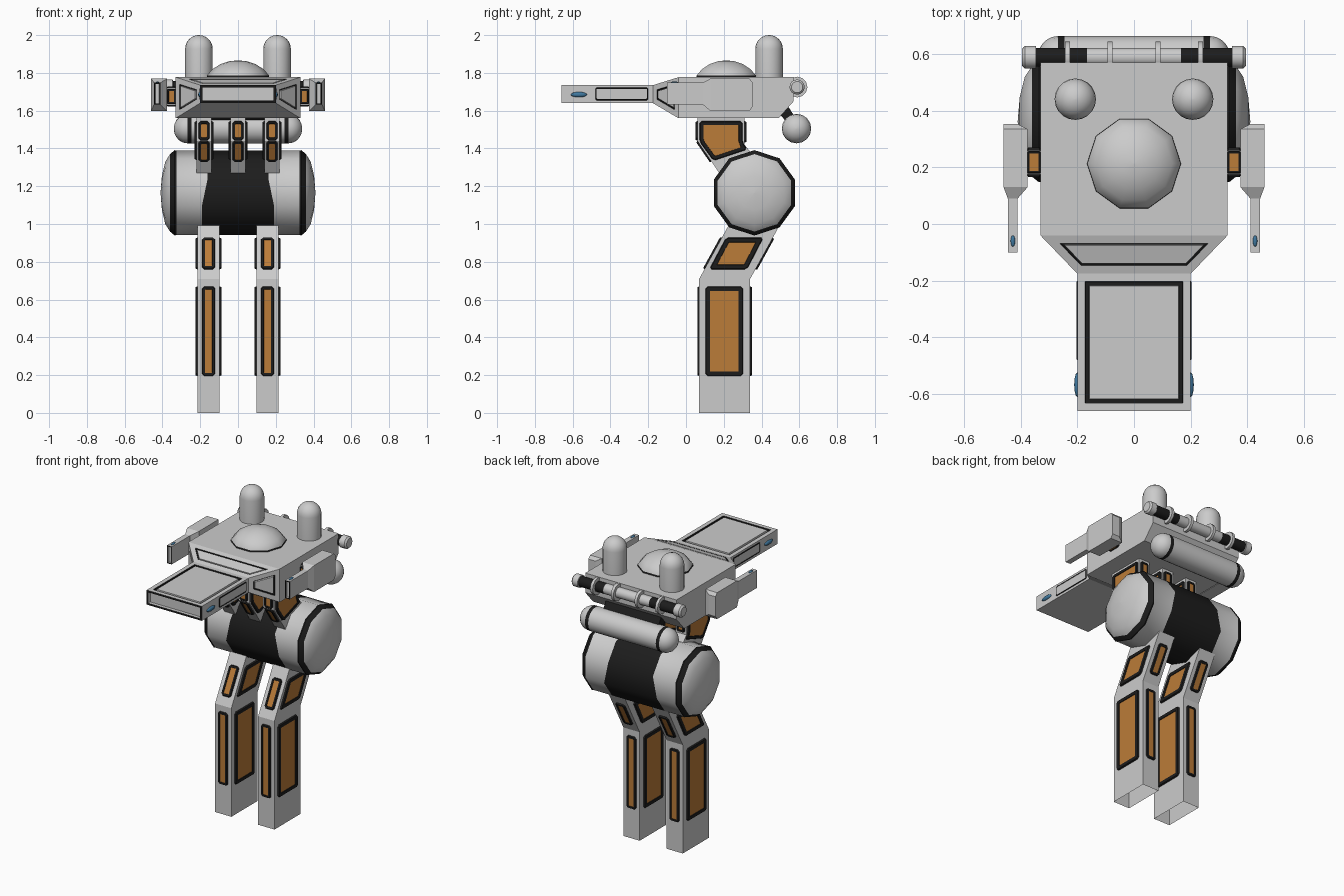
import bpy, bmesh, math
from mathutils import Vector, Matrix

if "Cube" in bpy.data.objects:
    bpy.data.objects.remove(bpy.data.objects["Cube"])

MATS = []
for name, col in (("light_grey", (0.6, 0.6, 0.6)), ("black", (0.012, 0.012, 0.012)),
                  ("orange", (0.5, 0.2, 0.04)), ("blue", (0.05, 0.19, 0.35))):
    m = bpy.data.materials.new(name)
    m.diffuse_color = (*col, 1)
    m.use_nodes = True
    m.node_tree.nodes["Principled BSDF"].inputs["Base Color"].default_value = m.diffuse_color
    MATS.append(m)
GREY, BLACK, ORANGE, BLUE = range(4)


def finish(name, bm, mirror=False, smooth=None):
    if smooth:
        for f in bm.faces:
            f.smooth = True
        for e in bm.edges:
            e.smooth = e.calc_face_angle(0) < math.radians(smooth)
    me = bpy.data.meshes.new(name)
    bm.to_mesh(me)
    bm.free()
    for m in MATS:
        me.materials.append(m)
    ob = bpy.data.objects.new(name, me)
    bpy.context.collection.objects.link(ob)
    if mirror:
        ob.modifiers.new("mirror", 'MIRROR').use_axis = (True, False, False)
    return ob


def steps(bm, face, seq):
    """Successive insets of a face: (thickness, depth, colour of the new ring)."""
    for t, d, mat in seq:
        r = bmesh.ops.inset_individual(bm, faces=[face], thickness=t, depth=d, use_even_offset=True)
        for f in r["faces"]:
            if f is not face:
                f.material_index = mat


def groove(bm, face, margin, width, depth=0.012):
    steps(bm, face, [(margin, 0, GREY), (0.001, -depth, BLACK), (width, 0, BLACK), (0.001, depth, GREY)])


def plate(bm, pts, out, rim=0.024, fill=ORANGE, chamfer=0.012, h=0.009):
    """Raised dark frame with a coloured centre, facing direction out."""
    pts = [Vector(p) for p in pts]
    cut = []
    for i, p in enumerate(pts):
        for q in (pts[i - 1], pts[(i + 1) % len(pts)]):
            cut.append(p + (q - p).normalized() * chamfer)
    f = bm.faces.new([bm.verts.new(p) for p in cut])
    f.normal_update()
    if f.normal.dot(Vector(out)) < 0:
        f.normal_flip()
    steps(bm, f, [(0.004, h, BLACK), (rim - 0.004, 0, BLACK), (0.001, -h * 0.4, BLACK)])
    f.material_index = fill


def loft(bm, rings, cap0=True, cap1=True):
    rows = [[bm.verts.new(p) for p in r] for r in rings]
    n = len(rows[0])
    fs = [bm.faces.new((a[i], a[(i + 1) % n], b[(i + 1) % n], b[i]))
          for a, b in zip(rows, rows[1:]) for i in range(n)]
    if cap0:
        fs.append(bm.faces.new(rows[0]))
    if cap1:
        fs.append(bm.faces.new(rows[-1]))
    bmesh.ops.recalc_face_normals(bm, faces=fs)
    return fs


def rects(secs):
    return [[(a, y, c), (b, y, c), (b, y, d), (a, y, d)] for y, a, b, c, d in secs]


def turned(bm, prof, centre, n, axis='X'):
    """Turned shape from (position, radius, colour to next) stations."""
    c = Vector(centre)
    rings, cols = [], []
    for t, r, m in prof:
        r = max(r, 0.002)
        ring = []
        for i in range(n):
            a = 2 * math.pi * i / n
            s, k = r * math.sin(a), r * math.cos(a)
            ring.append(c + (Vector((t, s, k)) if axis == 'X' else Vector((k, s, t))))
        rings.append(ring)
        cols += [m] * n
    fs = loft(bm, rings)
    for f, m in zip(fs, cols[:-n]):
        f.material_index = m


def both(half):
    """Mirror a half profile running outward from the middle."""
    left = [(-half[i][0], half[i][1], half[i - 1][2]) for i in range(len(half) - 1, 0, -1)]
    left.append((-half[0][0], half[0][1], GREY if len(half[0]) < 4 else half[0][3]))
    return left + [h[:3] for h in half]


def ball(bm, centre, size):
    mat = Matrix.Translation(centre) @ Matrix.Diagonal((*size, 1))
    r = bmesh.ops.create_uvsphere(bm, u_segments=12, v_segments=8, radius=1, matrix=mat)
    for v in r["verts"]:
        for f in v.link_faces:
            f.material_index = BLUE


# legs, open at the bottom
bm = bmesh.new()
X0, X1, XC = 0.097, 0.215, 0.156
prof = [(0.07, 0), (0.34, 0), (0.34, 0.71), (0.505, 1.01), (0.235, 1.01), (0.07, 0.71)]
fs = loft(bm, [[(x, y, z) for y, z in prof] for x in (X0, X1)])
bmesh.ops.delete(bm, geom=[f for f in fs if f.calc_center_median().z < 0.01], context='FACES')
for x, d in ((X0, -1), (X1, 1)):
    plate(bm, [(x, 0.103, 0.195), (x, 0.302, 0.195), (x, 0.302, 0.67), (x, 0.103, 0.67)], (d, 0, 0))
    plate(bm, [(x, 0.123, 0.76), (x, 0.323, 0.76), (x, 0.41, 0.928), (x, 0.212, 0.928)], (d, 0, 0))
for y, d in ((0.07, -1), (0.34, 1)):
    for z0, z1 in ((0.195, 0.67), (0.76, 0.928)):
        ya, yb = [y + max(0, z - 0.71) * 0.55 for z in (z0, z1)]
        plate(bm, [(XC - 0.035, ya, z0), (XC + 0.035, ya, z0), (XC + 0.035, yb, z1), (XC - 0.035, yb, z1)],
              (0, d, 0), rim=0.015)
finish("leg", bm, mirror=True)

# hip drum
bm = bmesh.new()
turned(bm, both([(0.18, 0.223, GREY, BLACK), (0.325, 0.223, BLACK), (0.335, 0.226, BLACK),
                 (0.36, 0.205, GREY), (0.385, 0.165, GREY), (0.403, 0.09, GREY), (0.41, 0, GREY)]),
       (0, 0.362, 1.165), 10)
for v in bm.verts:
    if abs(abs(v.co.x) - 0.18) < 0.001:
        v.co.x *= 0.9 if v.co.z > 1.165 else 1.06
finish("hip_drum", bm, smooth=40)

# neck struts
bm = bmesh.new()
prof = [(0.06, 1.57), (0.06, 1.44), (0.176, 1.27), (0.43, 1.27), (0.31, 1.42), (0.31, 1.57)]
for cx in (-0.18, 0, 0.18):
    loft(bm, [[(cx + s, y, z) for y, z in prof] for s in (-0.04, 0.04)])
    for d in (-1, 1):
        plate(bm, [(cx + d * 0.04, y, z) for y, z in ((0.072, 1.545), (0.3, 1.545), (0.3, 1.43), (0.325, 1.395),
                                                      (0.145, 1.335), (0.072, 1.435))], (d, 0, 0), rim=0.02)
    for d, quad in ((-1, ((0.06, 1.442), (0.06, 1.545))), (-1, ((0.135, 1.33), (0.06, 1.44))),
                    (1, ((0.31, 1.43), (0.31, 1.545)))):
        (ya, za), (yb, zb) = quad
        plate(bm, [(cx - 0.03, ya, za), (cx + 0.03, ya, za), (cx + 0.03, yb, zb), (cx - 0.03, yb, zb)],
              (0, d, 0), rim=0.014)
finish("neck_struts", bm)

# torso and flat head in one hull
bm = bmesh.new()
fs = loft(bm, rects([(-0.66, -0.2, 0.2, 1.64, 1.735), (-0.175, -0.2, 0.2, 1.64, 1.735),
                     (-0.04, -0.33, 0.33, 1.56, 1.777), (0.49, -0.33, 0.33, 1.56, 1.777),
                     (0.57, -0.33, 0.33, 1.65, 1.777)]))
for f in fs:
    c, n = f.calc_center_median(), f.normal.copy()
    if c.y < -0.6:
        steps(bm, f, [(0.012, 0, BLACK), (0.001, -0.02, GREY)])
    elif c.y < -0.3 and n.z > 0.9:
        groove(bm, f, 0.028, 0.013)
    elif -0.15 < c.y < -0.05 and n.z > -0.3:
        groove(bm, f, 0.03, 0.006)
for d in (-1, 1):
    plate(bm, [(d * 0.2, -0.48, 1.655), (d * 0.2, -0.2, 1.655), (d * 0.2, -0.2, 1.722), (d * 0.2, -0.48, 1.722)],
          (d, 0, 0), rim=0.006, fill=GREY, chamfer=0.006, h=0.003)
finish("torso_and_head", bm)

# head vents
bm = bmesh.new()
ball(bm, (0.2, -0.567, 1.685), (0.011, 0.043, 0.014))
finish("head_vent", bm, mirror=True, smooth=60)

# top dome
bm = bmesh.new()
turned(bm, [(0, 0.166, BLACK), (0.012, 0.164, GREY), (0.045, 0.135, GREY), (0.072, 0.092, GREY),
            (0.087, 0.045, GREY), (0.091, 0, GREY)], (0, 0.213, 1.775), 10, 'Z')
finish("top_dome", bm, smooth=40)

# rounded posts
bm = bmesh.new()
post = [(0, 0.073, GREY)] + [(0.15 + 0.073 * math.sin(a * math.pi / 12), 0.073 * math.cos(a * math.pi / 12), GREY)
                             for a in range(7)]
turned(bm, post, (0.207, 0.44, 1.777), 20, 'Z')
finish("round_post", bm, mirror=True, smooth=40)

# back tube with clamps
bm = bmesh.new()
turned(bm, both([(0.165, 0.033, BLACK, GREY), (0.345, 0.033, GREY), (0.346, 0.04, GREY), (0.385, 0.04, GREY),
                 (0.395, 0.03, GREY)]), (0, 0.588, 1.725), 16)
for x in (-0.235, -0.085, 0.085, 0.235):
    turned(bm, [(-0.009, 0.055, GREY), (0.009, 0.055, GREY)], (x, 0.588, 1.725), 12)
finish("back_tube", bm, smooth=40)

# lower back tank and its bracket
bm = bmesh.new()
tank = [(0.245, 0.078, BLACK, GREY), (0.268, 0.078, GREY)]
tank += [(0.268 + 0.072 * math.sin(a * math.pi / 10), 0.078 * math.cos(a * math.pi / 10), GREY) for a in range(1, 6)]
turned(bm, both(tank), (0, 0.585, 1.505), 16)
finish("back_tank", bm, smooth=40)
bm = bmesh.new()
fs = loft(bm, [[(x, y, z) for y, z in ((0.48, 1.6), (0.53, 1.64), (0.58, 1.56), (0.55, 1.52))] for x in (-0.2, 0.2)])
for f in fs:
    f.material_index = BLACK
finish("tank_bracket", bm)

# side guns with mounts
bm = bmesh.new()
fs = loft(bm, rects([(-0.1, 0.41, 0.445, 1.632, 1.748), (0.09, 0.41, 0.445, 1.632, 1.748),
                     (0.13, 0.375, 0.46, 1.597, 1.77), (0.335, 0.375, 0.46, 1.597, 1.77),
                     (0.352, 0.41, 0.46, 1.62, 1.75)]))
for f in fs:
    if f.calc_center_median().y < -0.09:
        steps(bm, f, [(0.006, 0, BLACK), (0.001, -0.01, GREY)])
ball(bm, (0.427, -0.06, 1.748), (0.008, 0.02, 0.007))
finish("side_gun", bm, mirror=True)
bm = bmesh.new()
loft(bm, rects([(0.175, 0.32, 0.38, 1.63, 1.72), (0.26, 0.32, 0.38, 1.63, 1.72)]))
for z, d in ((1.63, -1), (1.72, 1)):
    plate(bm, [(0.328, 0.178, z), (0.377, 0.178, z), (0.377, 0.257, z), (0.328, 0.257, z)], (0, 0, d),
          rim=0.008, chamfer=0.005)
for y, d in ((0.175, -1), (0.26, 1)):
    plate(bm, [(0.328, y, 1.635), (0.377, y, 1.635), (0.377, y, 1.715), (0.328, y, 1.715)], (0, d, 0),
          rim=0.01, chamfer=0.005)
finish("gun_mount", bm, mirror=True)
